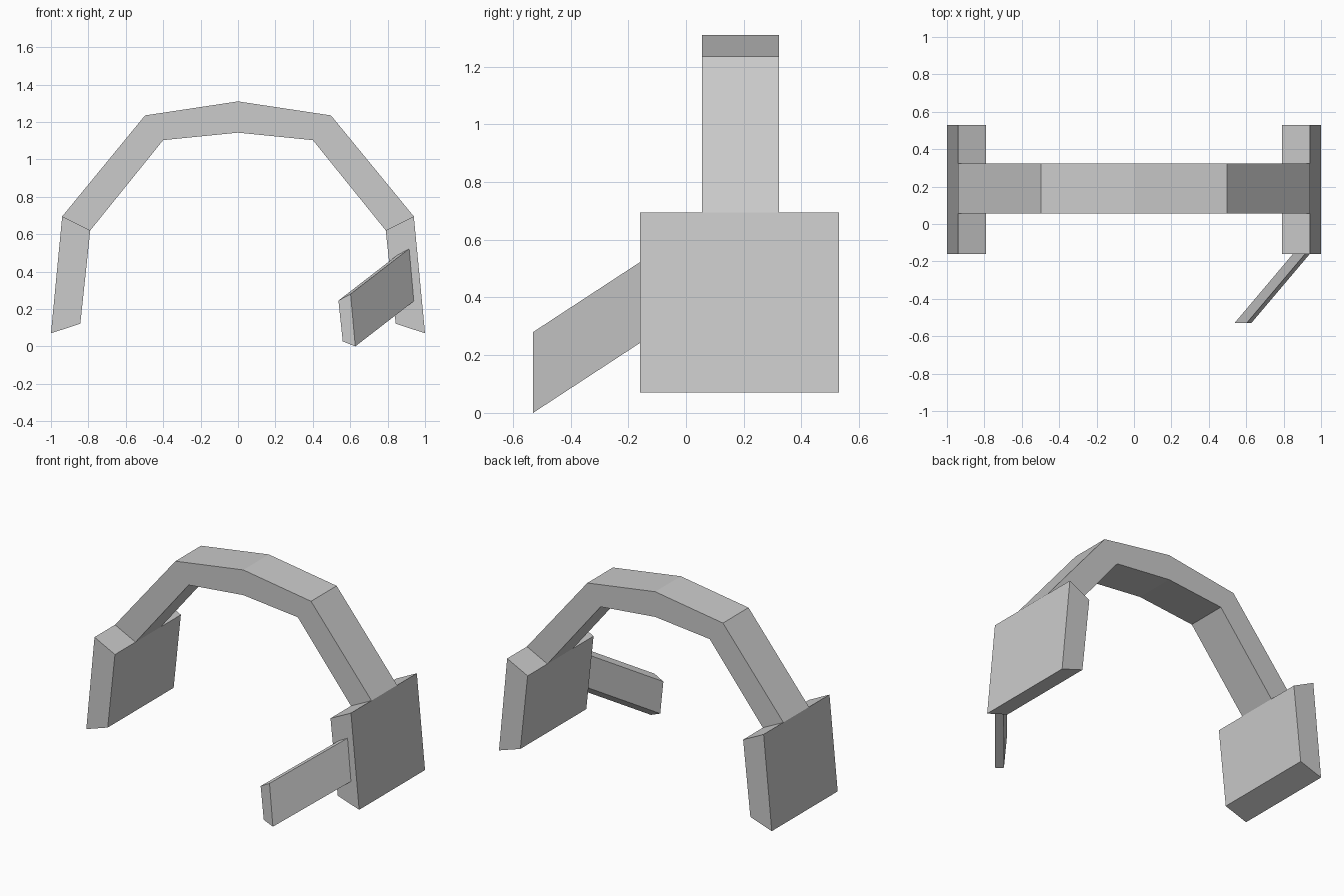
import bpy
import bmesh

if "Cube" in bpy.data.objects:
    bpy.data.objects.remove(bpy.data.objects["Cube"])


def loft(name, sections, caps=True):
    """Skin equal-sized rings of points into a flat-faced solid."""
    bm = bmesh.new()
    rings = [[bm.verts.new(p) for p in s] for s in sections]
    for a, b in zip(rings, rings[1:]):
        for i in range(len(a)):
            j = (i + 1) % len(a)
            bm.faces.new((a[i], a[j], b[j], b[i]))
    if caps:
        bm.faces.new(rings[0])
        bm.faces.new(rings[-1])
    bmesh.ops.recalc_face_normals(bm, faces=bm.faces)
    mesh = bpy.data.meshes.new(name)
    bm.to_mesh(mesh)
    bm.free()
    obj = bpy.data.objects.new(name, mesh)
    bpy.context.collection.objects.link(obj)
    return obj


def at_y(profile, y):
    return [(x, y, z) for x, z in profile]


# Headband: outer/inner point pairs for the right half, mirrored to the left
half = [((0.94, 0.695), (0.79, 0.62)), ((0.497, 1.235), (0.40, 1.103))]
path = half + [((0, 1.31), (0, 1.143))]
path += [((-o[0], o[1]), (-i[0], i[1])) for o, i in reversed(half)]
y0, y1 = 0.055, 0.323
loft("headband",
     [[(o[0], y0, o[1]), (o[0], y1, o[1]), (i[0], y1, i[1]), (i[0], y0, i[1])]
      for o, i in path], caps=False)

# Ear pads, one each side
pad = [(0.94, 0.695), (0.79, 0.62), (0.843, 0.122), (1.0, 0.07)]
for side, sx in (("right", 1), ("left", -1)):
    profile = [(sx * x, z) for x, z in pad]
    loft(side + "_ear_pad", [at_y(profile, -0.16), at_y(profile, 0.53)])

# Microphone boom, slanting forward, inward and down from the right pad
tip = [(0.537, 0.245), (0.602, 0.28), (0.627, 0.0), (0.56, 0.027)]
root = [(x + 0.313, z + 0.242) for x, z in tip]
loft("microphone_boom", [at_y(tip, -0.53), at_y(root, -0.16)])
